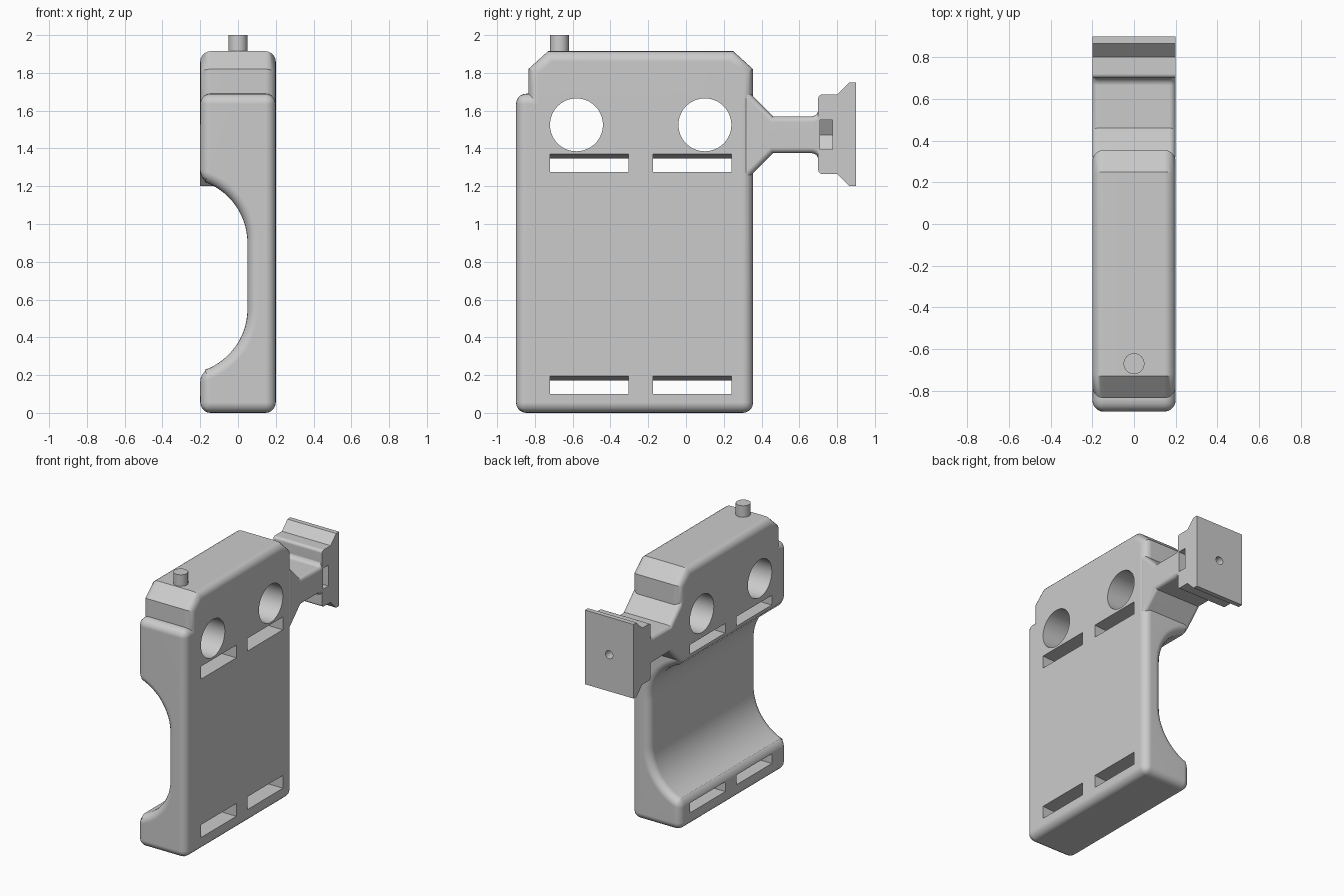
import bpy, bmesh, math
from mathutils import Vector

if "Cube" in bpy.data.objects:
    bpy.data.objects.remove(bpy.data.objects["Cube"])

grey = bpy.data.materials.new("light_grey")
grey.use_nodes = True
grey.diffuse_color = (0.6, 0.6, 0.6, 1)
grey.node_tree.nodes["Principled BSDF"].inputs["Base Color"].default_value = (0.6, 0.6, 0.6, 1)

HALF = 0.2


def prism(name, points, axis, lo, hi):
    """Extrude a profile along x (points are y,z) or along y (points are x,z)."""
    place = (lambda p, d: (d, *p)) if axis == "x" else (lambda p, d: (p[0], d, p[1]))
    bm = bmesh.new()
    face = bm.faces.new([bm.verts.new(place(p, lo)) for p in points])
    top = bmesh.ops.extrude_face_region(bm, geom=[face])["geom"]
    shift = Vector(place((0, 0), hi - lo))
    bmesh.ops.translate(bm, vec=shift, verts=[v for v in top if isinstance(v, bmesh.types.BMVert)])
    bmesh.ops.recalc_face_normals(bm, faces=bm.faces)
    mesh = bpy.data.meshes.new(name)
    bm.to_mesh(mesh)
    bm.free()
    mesh.materials.append(grey)
    ob = bpy.data.objects.new(name, mesh)
    bpy.context.collection.objects.link(ob)
    return ob


def rect(u0, u1, v0, v1):
    return [(u0, v0), (u1, v0), (u1, v1), (u0, v1)]


def arc(u, v, r, start, end, n):
    angles = [math.radians(start + (end - start) * i / n) for i in range(n + 1)]
    return [(u + r * math.cos(a), v + r * math.sin(a)) for a in angles]


def circle(u, v, r, n=64):
    return arc(u, v, r, 0, 360, n)[:-1]


def apply(ob, kind, **settings):
    mod = ob.modifiers.new(kind, kind)
    for key, value in settings.items():
        setattr(mod, key, value)
    bpy.context.view_layer.objects.active = ob
    bpy.ops.object.modifier_apply(modifier=mod.name)


def combine(ob, other, operation):
    apply(ob, "BOOLEAN", operation=operation, object=other, solver="EXACT")
    bpy.data.objects.remove(other)


def rounded(ob, width, limit=50):
    apply(ob, "BEVEL", width=width, segments=5, limit_method="ANGLE",
          angle_limit=math.radians(limit), use_clamp_overlap=False)


# Main case with a curved hand recess
body = prism("case_body", rect(-0.9, 0.355, 0, 1.69), "x", -HALF, HALF)
recess = arc(-0.293, 0.55, 0.343, -90, 0, 18) + arc(-0.293, 0.9, 0.343, 0, 90, 18)
combine(body, prism("recess_cutter", recess, "y", -1, 1), "DIFFERENCE")
rounded(body, 0.055)

# Head with chamfered shoulders
head = prism("head", [(-0.835, 1.4), (0.355, 1.4), (0.355, 1.82), (0.25, 1.915),
                      (-0.73, 1.915), (-0.835, 1.82)], "x", -HALF, HALF)
rounded(head, 0.055)
combine(body, head, "UNION")

# Flared neck, ending in a small fillet against the mount
neck = [(0.3, 1.73), (0.3, 1.215), (0.46, 1.375)]
neck += arc(0.665, 1.34, 0.035, 90, 0, 6) + [(0.72, 1.34), (0.72, 1.605)]
neck += arc(0.665, 1.605, 0.035, 0, -90, 6) + [(0.46, 1.57)]
neck = prism("neck", neck, "x", -HALF, HALF)
rounded(neck, 0.03)
combine(body, neck, "UNION")

# Mounting block and flared plate
mount = arc(0.72, 1.285, 0.02, 180, 270, 5) + [(0.80, 1.265), (0.865, 1.2), (0.9, 1.2),
                                              (0.9, 1.75), (0.865, 1.75), (0.80, 1.685)]
mount += arc(0.72, 1.665, 0.02, 90, 180, 5)
combine(body, prism("mount", mount, "x", -HALF, HALF), "UNION")

# Round holes and strap slots, repeated in two columns
for y in (-0.72, -0.175):
    combine(body, prism("hole_cutter", circle(y + 0.14 if y < -0.5 else y + 0.275, 1.525, 0.14),
                        "x", -1, 1), "DIFFERENCE")
    for z in (0.1, 1.275):
        slot = [(-0.3, z), (0.3, z), (0.3, z + 0.1), (-0.3, z + 0.066)]
        combine(body, prism("slot_cutter", slot, "y", y, y + 0.415), "DIFFERENCE")

# Nut pocket and screw hole in the mount
pocket = [(-0.09, 1.4725), (-0.045, 1.395), (0.3, 1.395), (0.3, 1.55), (-0.045, 1.55)]
combine(body, prism("pocket_cutter", pocket, "y", 0.71, 0.775), "DIFFERENCE")
combine(body, prism("screw_cutter", circle(0, 1.4725, 0.03, 32), "y", 0.6, 1), "DIFFERENCE")

# Button on top
bpy.ops.mesh.primitive_cylinder_add(vertices=48, radius=0.05, depth=0.12, location=(0, -0.67, 1.94))
button = bpy.context.object
button.name = "top_button"
button.data.materials.append(grey)

for ob in (body, button):
    bpy.ops.object.select_all(action="DESELECT")
    ob.select_set(True)
    bpy.context.view_layer.objects.active = ob
    bpy.ops.object.shade_smooth_by_angle(angle=math.radians(30))
    apply(ob, "WEIGHTED_NORMAL", keep_sharp=True)
